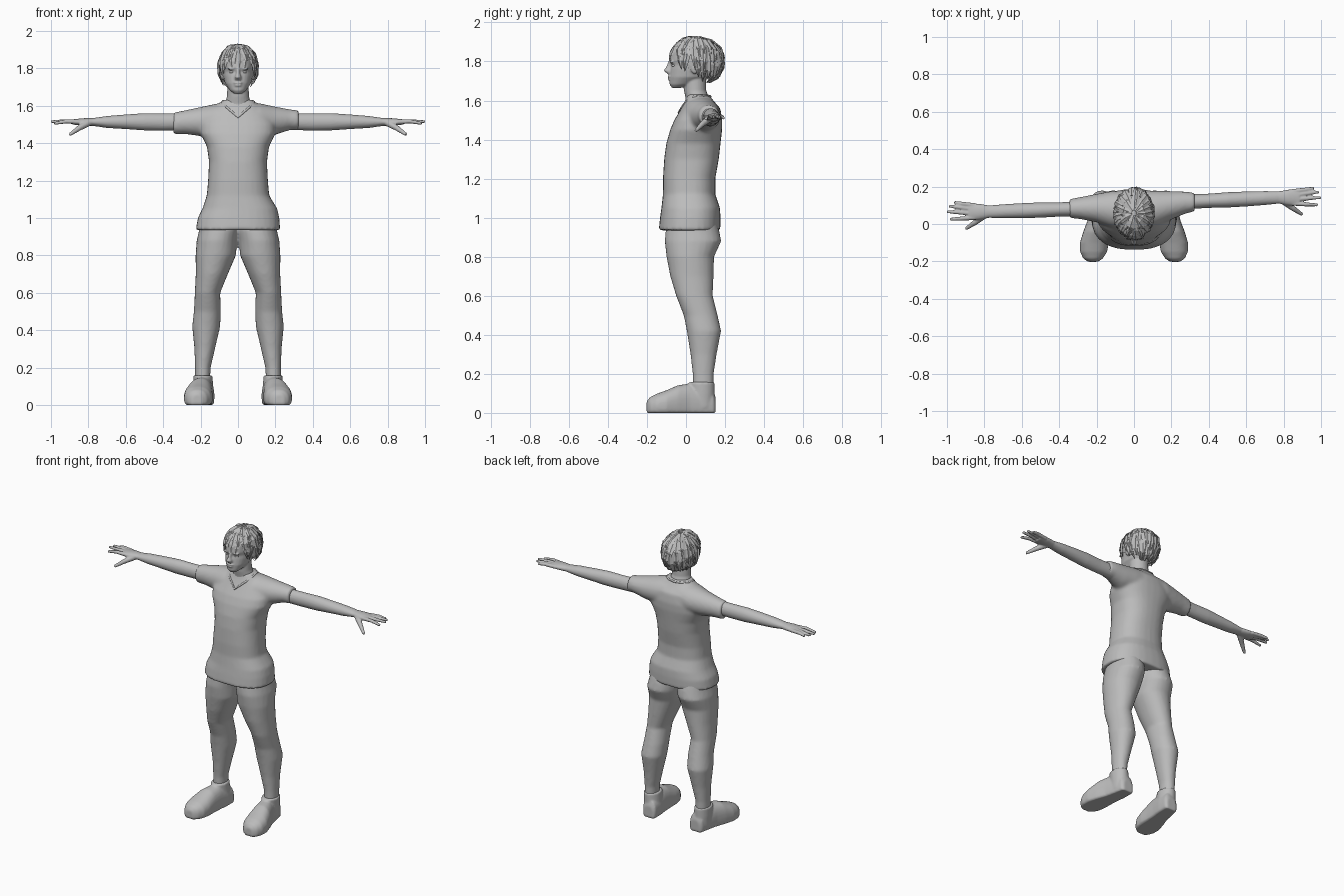
import bpy, bmesh, math, random
from mathutils import Vector, Matrix

random.seed(4)
grey = bpy.data.materials.new("plain grey")
grey.diffuse_color = (0.5, 0.5, 0.5, 1)


def loft(bm, rings, n=24, p=2.0):
    """Skin closed rings given as (centre, u half axis, v half axis), p > 2 is boxier."""
    loops = []
    for c, u, v in rings:
        loop = []
        for i in range(n):
            a = 2 * math.pi * i / n
            ca, sa = math.cos(a), math.sin(a)
            cu = math.copysign(abs(ca) ** (2 / p), ca)
            sv = math.copysign(abs(sa) ** (2 / p), sa)
            loop.append(bm.verts.new(Vector(c) + Vector(u) * cu + Vector(v) * sv))
        loops.append(loop)
    for a, b in zip(loops, loops[1:]):
        for i in range(n):
            bm.faces.new((a[i], a[(i + 1) % n], b[(i + 1) % n], b[i]))
    bm.faces.new(loops[0])
    bm.faces.new(loops[-1])


def upright(rows):
    """Rows of z, centre x, centre y, half width, half depth."""
    return [((x, y, z), (rx, 0, 0), (0, ry, 0)) for z, x, y, rx, ry in rows]


def sideways(rows):
    """Rows of x, centre y, centre z, half depth, half height."""
    return [((x, y, z), (0, ry, 0), (0, 0, rz)) for x, y, z, ry, rz in rows]


def finger(bm, points, radii):
    d = (Vector(points[-1]) - Vector(points[0])).normalized()
    u = d.cross(Vector((0, 0, 1))).normalized()
    v = d.cross(u)
    loft(bm, [(q, u * r, v * r) for q, r in zip(points, radii)], 10)


def ball(bm, centre, radii):
    bmesh.ops.create_uvsphere(bm, u_segments=16, v_segments=10, radius=1,
                              matrix=Matrix.Translation(centre) @ Matrix.Diagonal((*radii, 1)))


def finish(name, bm, voxel=0, smooth=0):
    bmesh.ops.recalc_face_normals(bm, faces=bm.faces)
    me = bpy.data.meshes.new(name)
    bm.to_mesh(me)
    bm.free()
    me.materials.append(grey)
    ob = bpy.data.objects.new(name, me)
    bpy.context.collection.objects.link(ob)
    if voxel:
        m = ob.modifiers.new("merge", 'REMESH')
        m.mode = 'VOXEL'
        m.voxel_size = voxel
        m.use_smooth_shade = True
        s = ob.modifiers.new("soften", 'SMOOTH')
        s.factor = 0.5
        s.iterations = smooth
    return ob


# Shirt: body and two sleeves merged
bm = bmesh.new()
loft(bm, upright([
    (0.935, 0, 0.018, 0.226, 0.158), (1.0, 0.003, 0.022, 0.218, 0.155),
    (1.05, 0.01, 0.024, 0.2, 0.15), (1.12, 0, 0.016, 0.167, 0.134),
    (1.2, 0, 0.016, 0.16, 0.134), (1.3, 0, 0.028, 0.155, 0.14),
    (1.38, 0, 0.038, 0.166, 0.139), (1.45, 0, 0.052, 0.2, 0.133),
    (1.5, 0, 0.063, 0.2, 0.123), (1.56, 0, 0.076, 0.17, 0.1),
    (1.6, 0, 0.068, 0.115, 0.072), (1.632, 0, 0.062, 0.078, 0.055)]), 32, 2.4)
loft(bm, sideways([
    (-0.05, 0.075, 1.53, 0.1, 0.09), (-0.12, 0.078, 1.52, 0.098, 0.09),
    (-0.2, 0.085, 1.515, 0.076, 0.078), (-0.28, 0.085, 1.512, 0.06, 0.064),
    (-0.347, 0.083, 1.506, 0.05, 0.057)]))
loft(bm, sideways([
    (0.05, 0.075, 1.53, 0.1, 0.09), (0.12, 0.082, 1.522, 0.096, 0.09),
    (0.2, 0.1, 1.52, 0.076, 0.075), (0.28, 0.115, 1.525, 0.058, 0.055),
    (0.325, 0.117, 1.523, 0.05, 0.052)]))
shirt = finish("shirt", bm, 0.01, 5)

# V-neck collar: a thin band laid on the shirt
bpy.context.view_layer.update()
shirt_eval = shirt.evaluated_get(bpy.context.evaluated_depsgraph_get())
half = [(0, -0.04, 1.54), (0.03, -0.02, 1.565), (0.06, 0.0, 1.59),
        (0.085, 0.04, 1.62), (0.08, 0.09, 1.625), (0.045, 0.12, 1.625), (0, 0.13, 1.625)]
path = half + [(-x, y, z) for x, y, z in half[-2:0:-1]]
cu = bpy.data.curves.new("collar", 'CURVE')
cu.dimensions = '3D'
cu.bevel_depth = 0.006
cu.bevel_resolution = 2
sp = cu.splines.new('POLY')
sp.points.add(len(path) - 1)
for pt, co in zip(sp.points, path):
    pt.co = (*shirt_eval.closest_point_on_mesh(Vector(co))[1], 1)
sp.use_cyclic_u = True
cu.materials.append(grey)
bpy.context.collection.objects.link(bpy.data.objects.new("collar", cu))

# Trousers: two mirrored legs merged at the hips
bm = bmesh.new()
for s in (-1, 1):
    loft(bm, upright([(z, s * x, y, rx, ry) for z, x, y, rx, ry in [
        (1.0, 0.1, 0.03, 0.1, 0.12), (0.93, 0.102, 0.033, 0.107, 0.138),
        (0.88, 0.112, 0.036, 0.109, 0.145), (0.8, 0.119, 0.022, 0.108, 0.122),
        (0.7, 0.14, 0.03, 0.086, 0.111), (0.6, 0.163, 0.043, 0.068, 0.094),
        (0.5, 0.164, 0.075, 0.072, 0.087), (0.42, 0.17, 0.092, 0.075, 0.088),
        (0.3, 0.178, 0.09, 0.055, 0.067), (0.2, 0.188, 0.088, 0.042, 0.054),
        (0.12, 0.19, 0.088, 0.04, 0.052)]]), 24, 2.1)
finish("trousers", bm, 0.01, 4)

# Shoes: flat soles, toes turned outwards, ankle cuffs
for s, side in ((-1, "right"), (1, "left")):
    bm = bmesh.new()
    rows = [(0.152, 0.172, 0.035, 0.08), (0.14, 0.174, 0.047, 0.115), (0.08, 0.18, 0.054, 0.135),
            (0.02, 0.19, 0.058, 0.15), (-0.04, 0.203, 0.068, 0.142), (-0.1, 0.212, 0.077, 0.116),
            (-0.15, 0.216, 0.072, 0.098), (-0.185, 0.219, 0.052, 0.08), (-0.202, 0.22, 0.026, 0.058)]
    loft(bm, [((s * x, y, top * 0.35), (rx, 0, 0), (0, 0, top * 0.65)) for y, x, rx, top in rows], 28, 2.3)
    loft(bm, upright([(0.03, s * 0.182, 0.085, 0.052, 0.06), (0.1, s * 0.185, 0.083, 0.053, 0.064),
                      (0.158, s * 0.188, 0.08, 0.051, 0.066)]))
    for v in bm.verts:
        v.co.z = max(v.co.z, 0)
    finish(side + "_shoe", bm, 0.007, 3)

# Bare arms with palm, four fingers and thumb
for s, side, y0, y1 in ((-1, "right", 0.082, 0.066), (1, "left", 0.118, 0.142)):
    bm = bmesh.new()
    rows = [(0.27, 1.515, 0.04, 0.045), (0.4, 1.513, 0.038, 0.046), (0.5, 1.514, 0.041, 0.046),
            (0.6, 1.514, 0.04, 0.039), (0.7, 1.513, 0.037, 0.032), (0.775, 1.513, 0.033, 0.021),
            (0.83, 1.513, 0.043, 0.02), (0.885, 1.513, 0.045, 0.014)]
    loft(bm, sideways([(s * x, y0 + (y1 - y0) * (x - 0.27) / 0.5 if x < 0.77 else y1, z, ry, rz)
                       for x, z, ry, rz in rows]))
    for off, tip, end, zt in ((0.034, 0.962, 0.05, 1.51), (0.012, 0.99, 0.03, 1.515),
                              (-0.011, 1.0, 0.0, 1.515), (-0.033, 0.984, -0.04, 1.505)):
        finger(bm, [(s * 0.85, y1 + off, 1.513), (s * 0.92, y1 + (off + end) / 2, 1.516),
                    (s * tip, y1 + end, zt)], (0.012, 0.0115, 0.008))
    finger(bm, [(s * 0.8, y1 - 0.02, 1.508), (s * 0.85, y1 - 0.058, 1.48),
                (s * 0.9, y1 - 0.092, 1.445)], (0.019, 0.015, 0.009))
    finish(side + "_arm", bm, 0.005, 3)

# Head and neck with nose, lips, brows and ears
bm = bmesh.new()
loft(bm, upright([
    (1.5, 0, 0.065, 0.1, 0.075), (1.56, 0, 0.06, 0.085, 0.066), (1.61, 0, 0.058, 0.07, 0.06),
    (1.65, 0, 0.047, 0.059, 0.057), (1.7, 0, 0.045, 0.057, 0.057), (1.76, 0, 0.05, 0.055, 0.06)]))
loft(bm, upright([(z, 0, (f + b) / 2, rx, (b - f) / 2) for z, f, b, rx in [
    (1.665, -0.072, -0.025, 0.022), (1.682, -0.084, 0.03, 0.044), (1.72, -0.085, 0.11, 0.07),
    (1.76, -0.08, 0.14, 0.08), (1.782, -0.076, 0.15, 0.082), (1.805, -0.086, 0.16, 0.084),
    (1.85, -0.08, 0.17, 0.088), (1.89, -0.05, 0.15, 0.075), (1.915, 0, 0.1, 0.04)]]), 28, 2.2)
loft(bm, upright([(1.738, 0, -0.083, 0.017, 0.012), (1.752, 0, -0.088, 0.018, 0.028),
                  (1.772, 0, -0.08, 0.011, 0.022), (1.8, 0, -0.078, 0.009, 0.013)]), 12)
ball(bm, (0, -0.085, 1.722), (0.024, 0.01, 0.006))
ball(bm, (0, -0.083, 1.709), (0.021, 0.011, 0.006))
for s in (-1, 1):
    ball(bm, (s * 0.034, -0.073, 1.797), (0.024, 0.011, 0.006))
    ball(bm, (s * 0.085, 0.045, 1.77), (0.011, 0.022, 0.034))
finish("head", bm, 0.005, 3)

# Eyes
for s, side in ((-1, "right"), (1, "left")):
    bm = bmesh.new()
    ball(bm, (s * 0.033, -0.061, 1.78), (0.014, 0.013, 0.008))
    finish(side + "_eye", bm)


# Hair: a scalp cap covered with layered tapering locks
def scalp(a, phi, grow=0.0):
    r = math.sin(phi) ** (1.0 if phi < math.pi / 2 else 0.6)
    return Vector(((0.098 + grow) * r * math.sin(a), 0.055 - (0.13 + grow) * r * math.cos(a),
                   1.81 + (0.112 + grow) * math.cos(phi)))


def hairline(a):
    """Lowest polar angle of the hair: high at the brow, low at the nape."""
    t = (1 - math.cos(a)) / 2
    z = 1.825 - 0.09 * min(1, t * 2) - 0.03 * max(0, t * 2 - 1)
    return math.acos((z - 1.81) / 0.112)


bm = bmesh.new()
N = 36
prev = None
for k in range(1, 11):
    row = [bm.verts.new(scalp(2 * math.pi * i / N, hairline(2 * math.pi * i / N) * k / 10))
           for i in range(N)]
    if prev:
        for i in range(N):
            bm.faces.new((prev[i], prev[(i + 1) % N], row[(i + 1) % N], row[i]))
    else:
        bm.faces.new(row)
    prev = row
finish("hair_cap", bm)

bm = bmesh.new()
for start, end, count, lift in ((0.05, 0.62, 20, 0.012), (0.3, 0.85, 28, 0.012), (0.5, 1.08, 34, 0.01)):
    for i in range(count):
        a = 2 * math.pi * (i + random.uniform(-0.3, 0.3)) / count
        twist = random.uniform(-0.22, 0.22)
        stop = end + random.uniform(-0.1, 0.06)
        rings = []
        for k, w in enumerate((0.012, 0.017, 0.013, 0.002)):
            t = k / 3
            b = a + twist * t
            phi = min(hairline(b) * (start + (stop - start) * t), 2.85)
            c = scalp(b, phi, lift * (0.2, 0.7, 0.9, 1.0)[k] + random.uniform(-0.002, 0.003))
            out = (c - Vector((0, 0.055, 1.8))).normalized()
            side = Vector((math.cos(b), math.sin(b), 0))
            rings.append((c, side * w, out * min(0.005, w)))
        loft(bm, rings, 4)
finish("hair_locks", bm)
